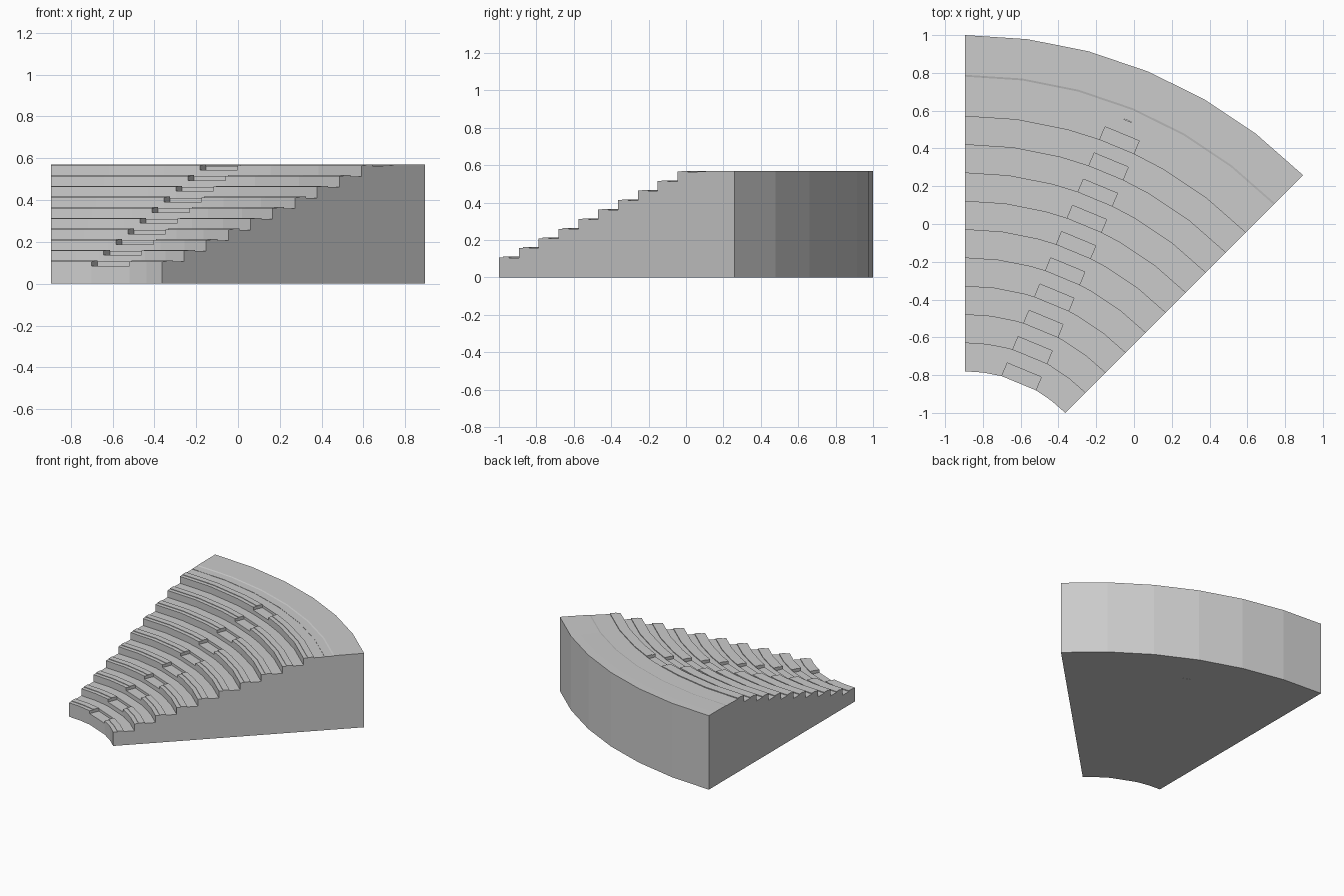
import bpy, bmesh, math

cube = bpy.data.objects.get("Cube")
if cube:
    bpy.data.objects.remove(cube)

# One plain grey for everything
grey = bpy.data.materials.new("concrete grey")
grey.use_nodes = True
colour = (0.6, 0.6, 0.6, 1)
grey.diffuse_color = colour
grey.node_tree.nodes["Principled BSDF"].inputs["Base Color"].default_value = colour

ROWS = 10
INNER, OUTER = 0.75, 2.53          # radii of the sector
TREAD, RISE, BASE = 0.15, 0.051, 0.111
TROUGH = 0.006                     # foot space sits a little below the seat
LIP = 0.004
HALF_AISLE = 0.0975
SECTOR, SEG = 45, 7.5
MID = SECTOR / 2
CX, CY = -OUTER * math.sin(math.radians(SECTOR)) / 2, 1 - OUTER
DECK = INNER + ROWS * TREAD        # where the upper walkway begins
TOP = BASE + (ROWS - 1) * RISE


def aisle_angle(r):
    """Half angle of the constant-width aisle at radius r."""
    return math.degrees(math.asin(HALF_AISLE / r))


def sweep(name, top, angles):
    """Sweep a (radius, height) outline, closed down to the ground."""
    outline = [(top[0][0], 0)] + top + [(top[-1][0], 0)]
    bm = bmesh.new()
    rings = []
    for i in range(len(angles(INNER))):
        ring = []
        for r, z in outline:
            a = math.radians(angles(r)[i])
            ring.append(bm.verts.new((CX + r * math.sin(a), CY + r * math.cos(a), z)))
        rings.append(ring)
    n = len(outline)
    for a, b in zip(rings, rings[1:]):
        for j in range(n):
            k = (j + 1) % n
            bm.faces.new((a[j], a[k], b[k], b[j]))
    bm.faces.new(rings[0])
    bm.faces.new(rings[-1][::-1])
    bmesh.ops.recalc_face_normals(bm, faces=bm.faces[:])
    mesh = bpy.data.meshes.new(name)
    bm.to_mesh(mesh)
    bm.free()
    mesh.materials.append(grey)
    obj = bpy.data.objects.new(name, mesh)
    bpy.context.collection.objects.link(obj)
    return obj


# Stepped outlines: seat lip, seat and foot space; aisle with half steps
seats, steps = [], []
for k in range(ROWS):
    r, z = INNER + k * TREAD, BASE + k * RISE
    mid, end = r + TREAD / 2, r + TREAD
    floor = z - TROUGH
    seats += [(r, z - LIP), (r + 0.03, z - LIP), (r + 0.03, z),
              (mid, z), (mid, floor), (end, floor)]
    steps += [(r, z - RISE / 2), (mid, z - RISE / 2), (mid, floor), (end, floor)]


def right_angles(r):
    edge = MID - aisle_angle(r)
    return [0, SEG, min(2 * SEG, edge - 0.01), edge]


def left_angles(r):
    return [SECTOR - a for a in reversed(right_angles(r))]


def aisle_angles(r):
    return [MID - aisle_angle(r), MID + aisle_angle(r)]


# Seating on both sides of the aisle
sweep("right_seating", seats, right_angles)
sweep("left_seating", seats, left_angles)
sweep("aisle_steps", steps, aisle_angles)

# Upper walkway with a shallow sloping gutter
walkway = [(DECK, TOP - LIP), (DECK + 0.06, TOP - LIP), (DECK + 0.07, TOP - 0.001),
           (OUTER - 0.065, TOP), (OUTER, TOP)]
sweep("upper_walkway", walkway, lambda r: [i * SEG for i in range(7)])
